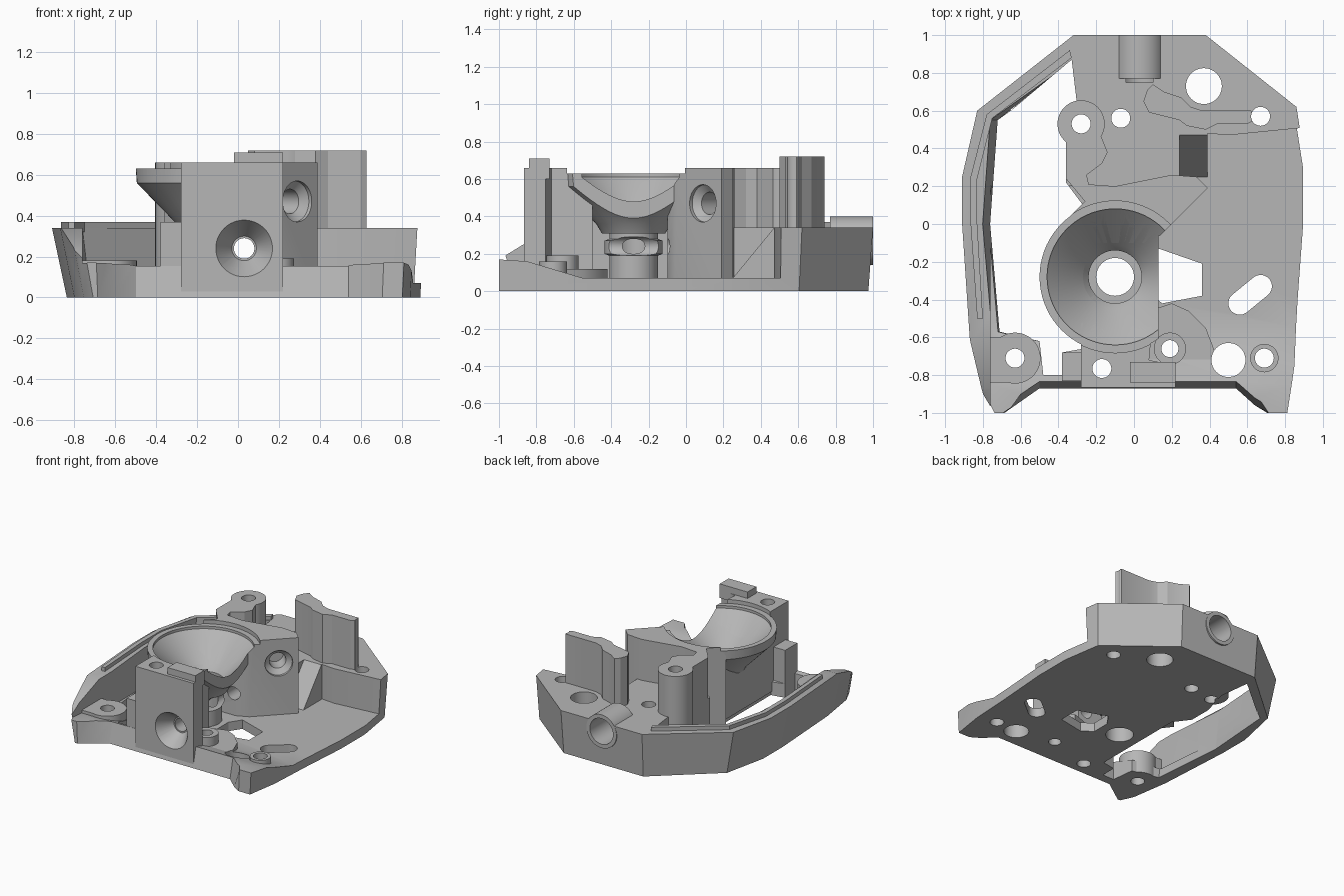
import bpy, bmesh, math
from mathutils import Vector, Matrix

cube = bpy.data.objects.get("Cube")
if cube:
    bpy.data.objects.remove(cube, do_unlink=True)

grey = bpy.data.materials.new("plain_grey")
grey.use_nodes = True
COLOUR = (0.47, 0.47, 0.47, 1)
grey.diffuse_color = COLOUR
grey.node_tree.nodes["Principled BSDF"].inputs["Base Color"].default_value = COLOUR

cutters = bpy.data.collections.new("cutters")
shapers = bpy.data.collections.new("shapers")
openers = bpy.data.collections.new("openers")
for group in (cutters, shapers, openers):
    bpy.context.scene.collection.children.link(group)
parts = []


def finish(name, bm, group):
    bmesh.ops.recalc_face_normals(bm, faces=bm.faces)
    mesh = bpy.data.meshes.new(name)
    bm.to_mesh(mesh)
    bm.free()
    obj = bpy.data.objects.new(name, mesh)
    mesh.materials.append(grey)
    if group:
        group.objects.link(obj)
        obj.hide_render = True
    else:
        bpy.context.scene.collection.objects.link(obj)
        parts.append(obj)
    return obj


def loft(name, rings, group=None):
    """Closed solid through rings that have equal point counts."""
    bm = bmesh.new()
    loops = [[bm.verts.new(p) for p in ring] for ring in rings]
    n = len(loops[0])
    for a, b in zip(loops, loops[1:]):
        for i in range(n):
            j = (i + 1) % n
            bm.faces.new((a[i], a[j], b[j], b[i]))
    bm.faces.new(loops[0])
    bm.faces.new(loops[-1])
    return finish(name, bm, group)


def prism(name, outline, low, high, group=None):
    return loft(name, [[(x, y, z) for x, y in outline] for z in (low, high)], group)


def side_prism(name, outline, left, right, group=None):
    return loft(name, [[(x, y, z) for y, z in outline] for x in (left, right)], group)


def block(name, x0, x1, y0, y1, z0, z1, group=None):
    return prism(name, [(x0, y0), (x1, y0), (x1, y1), (x0, y1)], z0, z1, group)


def lathe(name, profile, place, axis=(0, 0, 1), group=None, sides=48):
    """Solid of revolution; profile is (radius, distance along axis)."""
    turn = Matrix.Translation(place) @ Vector(axis).to_track_quat('Z', 'Y').to_matrix().to_4x4()
    angles = [math.tau * i / sides for i in range(sides)]
    rings = [[turn @ Vector((r * math.cos(a), r * math.sin(a), h)) for a in angles]
             for r, h in profile]
    return loft(name, rings, group)


def post(name, x, y, radius, low, high, group=None):
    return lathe(name, [(radius, low), (radius, high)], (x, y, 0), group=group)


def cut(obj, group):
    mod = obj.modifiers.new("cut", 'BOOLEAN')
    mod.operation = 'DIFFERENCE'
    mod.operand_type = 'COLLECTION'
    mod.collection = group
    mod.solver = 'EXACT'
    bpy.context.view_layer.objects.active = obj
    bpy.ops.object.modifier_apply(modifier=mod.name)


# Base hull with sloping sides
rim = [(-.32, 1), (.38, 1), (.86, .62), (.91, .3), (.91, 0), (.88, -.4), (.86, -.75),
       (.82, -1), (.72, -1), (.64, -.88), (.54, -.79), (-.5, -.79), (-.6, -.86),
       (-.7, -1), (-.77, -1), (-.82, -.9), (-.87, -.6), (-.91, 0), (-.91, .25), (-.83, .6)]


def foot(x, y):
    if y < -.7 and abs(x) < .65:
        return x, y - .08, 0
    return x * (.92 if x < -.7 else .98), y * (.975 if y > 0 else 1), 0


base = loft("base", [[foot(x, y) for x, y in rim], [(x, y, .34) for x, y in rim]])

# Low floor with raised front lip, deck edge, and falling side wall
side_prism("floor_cut", [(-1.2, .2), (-1, .17), (-.85, .16), (-.55, .07), (.2, .07),
                         (.2, 1), (-1.2, 1)], -.76, 1.2, shapers)
prism("deck_cut", [(.39, .1), (.39, .48), (.5, .47), (1.2, .54), (1.2, .1)], .07, 1, shapers)
side_prism("ramp_cut", [(.15, .07), (.25, .07), (.48, .35), (.48, .6), (.15, .6)],
           .24, .4, shapers)
side_prism("wall_cut", [(-1.2, .1), (-1, .17), (-.87, .25), (-.6, .35), (-.6, 1),
                        (-1.2, 1)], -1.2, -.7, shapers)

# Large side opening, flared upward
opening = [(-.7, -.57), (-.75, 0), (-.71, .55), (-.33, .87), (-.3, .62), (-.36, .4),
           (-.36, .22), (-.27, .1), (-.27, -.66), (-.38, -.68), (-.38, -.8), (-.48, -.8),
           (-.5, -.62)]
loft("side_opening", [[(x, y, -.1) for x, y in opening],
                      [(x - (.07 if x < -.6 else 0), y, .5) for x, y in opening]], shapers)
cut(base, shapers)

# Rim strip on the side wall
prism("wall_rim", [(-.83, -.5), (-.865, 0), (-.865, .25), (-.78, .58), (-.34, .92),
                   (-.33, .88), (-.75, .56), (-.83, .24), (-.83, 0), (-.8, -.5)], .32, .37)

# Tall central body with slanted face and rear arm
prism("central_body", [(-.36, .55), (-.16, .55), (-.18, .48), (-.14, .38), (-.17, .32),
                       (-.25, .26), (-.24, .21), (-.1, .2), (.2, .26), (.33, .25),
                       (.39, .19), (.14, -.06), (.05, -.1), (-.27, -.1), (-.36, .02),
                       (-.26, .12), (-.36, .24)], .03, .66)
post("arm_boss", -.28, .53, .125, .03, .66)

# Front tower and its raised tab
prism("front_tower", [(-.28, -.865), (.22, -.865), (.22, -.75), (.08, -.72), (.1, -.5),
                      (-.28, -.5)], .03, .66)
block("tower_tab", -.02, .22, -.84, -.73, .6, .71)
block("tower_side_box", -.38, -.24, -.83, -.68, .03, .37)
block("under_bowl_wall", -.28, -.2, -.6, 0, .03, .42)

# Bowl, with one side sliced away, on a hollow column
bowl_place = (-.1, -.28, 0)
bowl = lathe("bowl", [(.17, .31), (.2, .36), (.395, .56), (.4, .63)], bowl_place, sides=72)
block("bowl_slice", .13, .6, -.8, .3, .2, .9, openers)
cut(bowl, openers)
lathe("column", [(.13, .03), (.13, .19), (.155, .2), (.155, .27), (.13, .28), (.13, .33)],
      bowl_place)

# Stepped plateau and bosses on the floor
prism("floor_step", [(.02, -.82), (.4, -.79), (.43, -.68), (.38, -.55), (.29, -.46),
                     (.2, -.42), (.08, -.46)], .03, .12)
post("step_boss", .19, -.66, .085, .03, .19)
post("right_lug", .69, -.71, .075, .03, .16)
post("left_lug", -.63, -.71, .135, 0, .18)
block("left_lug_web", -.76, -.6, -.84, -.6, .01, .18)

# Curved fin on the deck
prism("deck_fin", [(.05, .65), (.07, .71), (.1, .74), (.16, .7), (.25, .67), (.3, .62),
                   (.36, .6), (.62, .6), (.64, .55), (.6, .53), (.44, .53), (.38, .5),
                   (.28, .52), (.24, .55), (.08, .59)], .3, .72)

# Horizontal tube at the back
lathe("back_tube", [(.13, 0), (.13, .23)], (.03, .77, .27), (0, 1, 0))

# Bowl interior and bore
lathe("bowl_inside", [(.1, -.1), (.1, .34), (.14, .34), (.14, .38), (.17, .42), (.36, .61),
                      (.36, .63), (.402, .63), (.402, .9)], bowl_place, group=cutters, sides=72)

# Vertical holes
for x, y, radius in [(.37, .73, .095), (.67, .57, .05), (-.07, .56, .05), (-.28, .53, .05),
                     (.19, -.66, .045), (.5, -.72, .09), (.69, -.71, .05),
                     (-.63, -.71, .05), (-.17, -.765, .05)]:
    post("hole", x, y, radius, -.1, 1, cutters)

# Floor slot and faceted window
for x, y in [(.56, -.42), (.67, -.33)]:
    post("slot_end", x, y, .06, -.1, .3, cutters)
prism("slot_middle", [(.52, -.375), (.6, -.465), (.71, -.375), (.63, -.285)], -.1, .3, cutters)
prism("window", [(.07, -.22), (.13, -.13), (.36, -.21), (.36, -.38), (.15, -.42), (.07, -.36)],
      -.1, .3, cutters)

# Horizontal bores: front countersink, long bore, back socket, slanted socket
lathe("countersink", [(.145, -.02), (.14, 0), (.06, .12), (.05, .12), (.05, 1.8)],
      (.03, -.867, .24), (0, 1, 0), cutters)
lathe("back_socket", [(.1, -.25), (.1, .1)], (.03, 1, .27), (0, 1, 0), cutters)
lathe("slanted_socket", [(.1, -.05), (.1, .02), (.06, .05), (.06, .16)],
      (.29, .09, .47), (-1, 1, 0), cutters)

for part in parts:
    cut(part, cutters)

# Remove helpers and smooth the round surfaces
for group in (cutters, shapers, openers):
    for helper in list(group.objects):
        bpy.data.objects.remove(helper, do_unlink=True)
    bpy.data.collections.remove(group)
for part in parts:
    bpy.ops.object.select_all(action='DESELECT')
    part.select_set(True)
    bpy.context.view_layer.objects.active = part
    bpy.ops.object.shade_smooth_by_angle(angle=math.radians(25))
